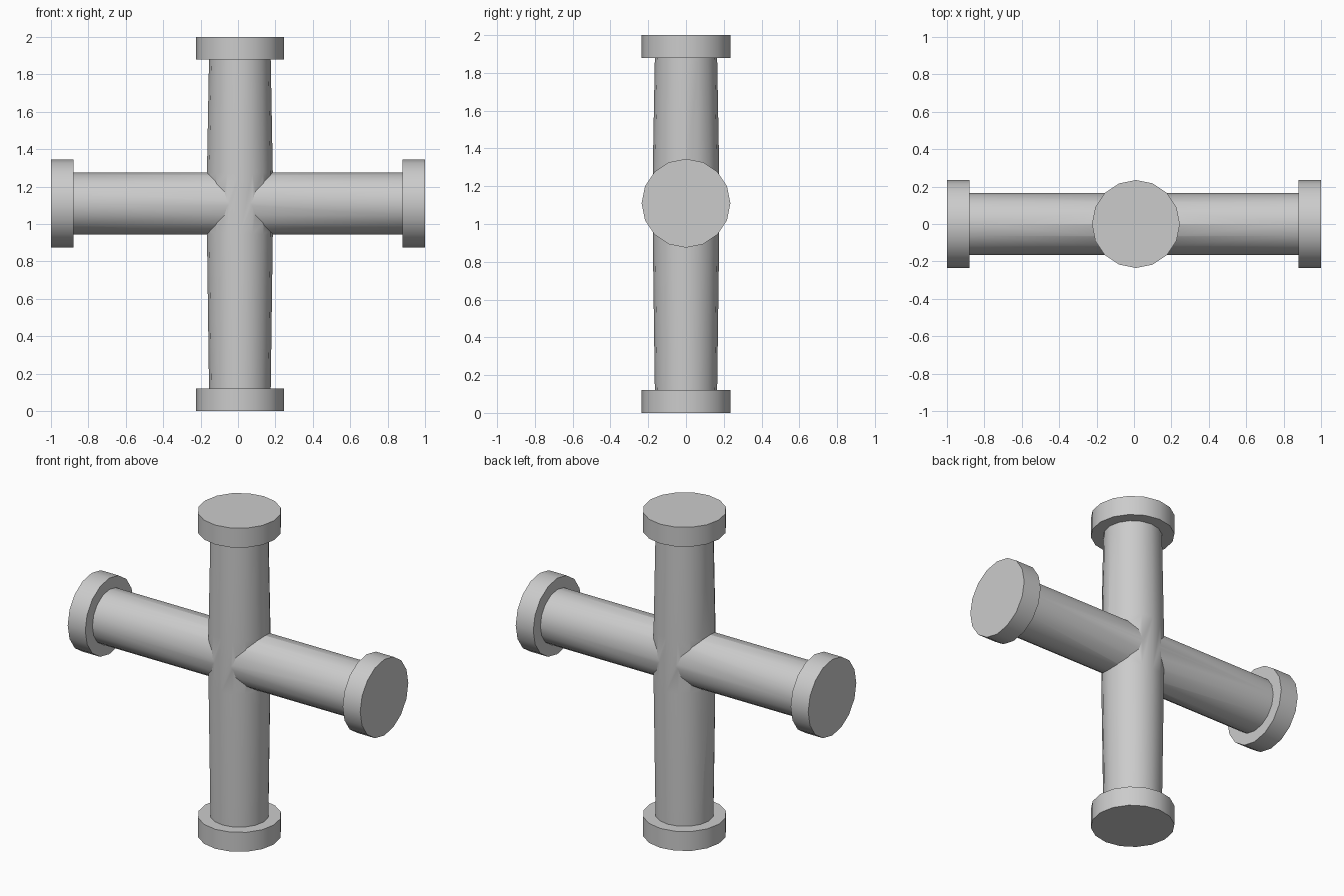
import bpy, bmesh, math
from mathutils import Matrix

if "Cube" in bpy.data.objects:
    bpy.data.objects.remove(bpy.data.objects["Cube"])

SIDES = 16


def lathe(name, profile, matrix):
    """Revolve (radius, height) points around z, cap both ends, then place."""
    bm = bmesh.new()
    rings = []
    for r, h in profile:
        rings.append([bm.verts.new((r * math.cos(2 * math.pi * i / SIDES),
                                    r * math.sin(2 * math.pi * i / SIDES), h))
                      for i in range(SIDES)])
    for a, b in zip(rings, rings[1:]):
        for i in range(SIDES):
            j = (i + 1) % SIDES
            bm.faces.new((a[i], a[j], b[j], b[i]))
    bm.faces.new(rings[0][::-1])
    bm.faces.new(rings[-1])
    bm.transform(matrix)
    bmesh.ops.recalc_face_normals(bm, faces=bm.faces)
    mesh = bpy.data.meshes.new(name)
    bm.to_mesh(mesh)
    bm.free()
    obj = bpy.data.objects.new(name, mesh)
    bpy.context.collection.objects.link(obj)
    return obj


FLANGE, PIPE, BULGE, THICK = 0.235, 0.165, 0.176, 0.12

# upright pipe, slightly thicker around the crossing, flange at each end
upright = lathe("cross_pipe_fitting", [
    (FLANGE, 0), (FLANGE, THICK), (PIPE, THICK), (BULGE, 0.945),
    (BULGE, 1.275), (PIPE, 2 - THICK), (FLANGE, 2 - THICK), (FLANGE, 2)],
    Matrix.Translation((0.01, 0, 0)))

# level pipe with a flange at each end
level = lathe("level_pipe", [
    (FLANGE, -1), (FLANGE, THICK - 1), (PIPE, THICK - 1),
    (PIPE, 1 - THICK), (FLANGE, 1 - THICK), (FLANGE, 1)],
    Matrix.Translation((0, 0, 1.11)) @ Matrix.Rotation(math.pi / 2, 4, 'Y'))

# weld both pipes into one surface
mod = upright.modifiers.new("weld_pipes", 'BOOLEAN')
mod.operation = 'UNION'
mod.solver = 'EXACT'
mod.object = level
bpy.context.view_layer.objects.active = upright
upright.select_set(True)
bpy.ops.object.modifier_apply(modifier=mod.name)
bpy.data.objects.remove(level)

# smooth round walls, crisp rims
bpy.ops.object.shade_smooth_by_angle(angle=math.radians(35))
